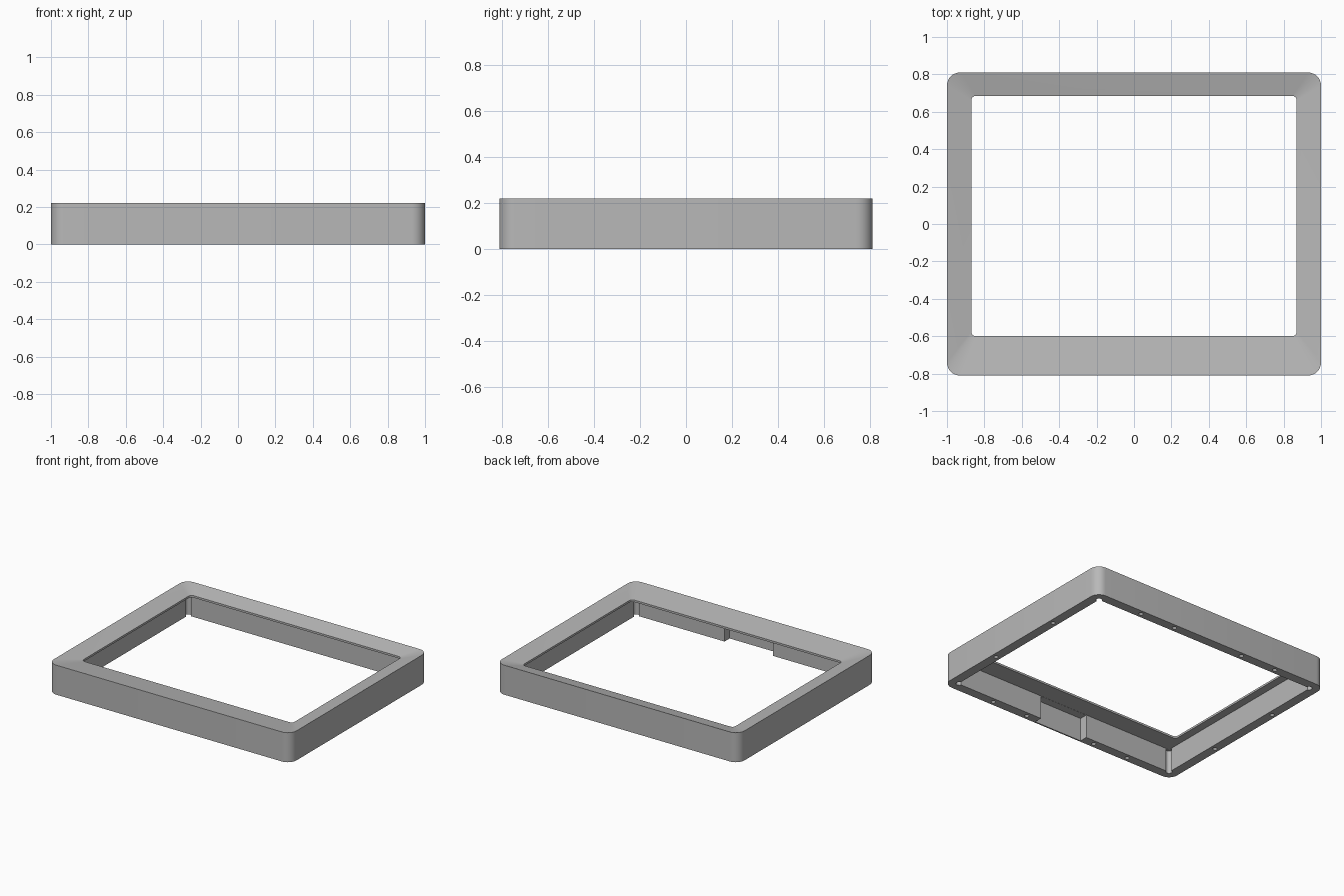
import bpy, bmesh, math
from mathutils import Matrix

cube = bpy.data.objects.get("Cube")
if cube:
    bpy.data.objects.remove(cube, do_unlink=True)

HX, HY, TOP = 1.0, 0.81, 0.22       # outer half sizes and height
CX, CY, CEIL = 0.93, 0.74, 0.175    # underside cavity
SEGS = 8

grey = bpy.data.materials.new("plain_grey")
grey.use_nodes = True
colour = (0.48, 0.48, 0.48, 1)
grey.diffuse_color = colour
grey.node_tree.nodes["Principled BSDF"].inputs["Base Color"].default_value = colour


def rounded_loop(bm, x, y0, y1, r, z):
    """Closed loop of vertices around a rounded rectangle."""
    corners = [(x, y1), (-x, y1), (-x, y0), (x, y0)]
    verts = []
    for i, (cx, cy) in enumerate(corners):
        ox = cx - math.copysign(r, cx)
        oy = cy - math.copysign(r, cy)
        for k in range(SEGS + 1):
            a = math.pi / 2 * (i + k / SEGS)
            verts.append(bm.verts.new((ox + r * math.cos(a), oy + r * math.sin(a), z)))
    return verts


def make_object(name, bm):
    bmesh.ops.recalc_face_normals(bm, faces=bm.faces)
    mesh = bpy.data.meshes.new(name)
    bm.to_mesh(mesh)
    bm.free()
    mesh.materials.append(grey)
    obj = bpy.data.objects.new(name, mesh)
    bpy.context.collection.objects.link(obj)
    return obj


# Frame: outer wall, top sloping inward, thin lip, hollow underside
bm = bmesh.new()
loops = [
    rounded_loop(bm, HX, -HY, HY, 0.07, 0),
    rounded_loop(bm, HX, -HY, HY, 0.07, TOP),
    rounded_loop(bm, 0.87, -0.6, 0.685, 0.025, 0.19),
    rounded_loop(bm, 0.87, -0.6, 0.685, 0.025, CEIL),
    rounded_loop(bm, CX, -CY, CY, 0.01, CEIL),
    rounded_loop(bm, CX, -CY, CY, 0.01, 0),
]
for a, b in zip(loops, loops[1:] + loops[:1]):
    n = len(a)
    for i in range(n):
        j = (i + 1) % n
        bm.faces.new((a[i], a[j], b[j], b[i]))
frame = make_object("bezel_frame", bm)

# Cutters: front notch, corner reliefs and screw holes
bm = bmesh.new()


def cut_cylinder(x, y, r, top):
    bmesh.ops.create_cone(bm, cap_ends=True, segments=16, radius1=r, radius2=r,
                          depth=top + 0.05,
                          matrix=Matrix.Translation((x, y, (top - 0.05) / 2)))


notch_top = CEIL - 0.001
bmesh.ops.create_cube(bm, size=1, matrix=Matrix.Translation((0, -0.75, (notch_top - 0.05) / 2))
                      @ Matrix.Diagonal((0.4, 0.1, notch_top + 0.05, 1)))
for s in (-1, 1):
    for t in (-1, 1):
        cut_cylinder(s * (CX - 0.004), t * (CY - 0.004), 0.022, notch_top)
        cut_cylinder(s * 0.966, t * 0.3, 0.015, 0.1)
        for x in (0.295, 0.59):
            cut_cylinder(s * x, t * 0.776, 0.015, 0.1)
cutter = make_object("underside_cutter", bm)
cutter.hide_render = True

bpy.ops.object.select_all(action='DESELECT')
bpy.context.view_layer.objects.active = frame
frame.select_set(True)
mod = frame.modifiers.new("underside_cuts", 'BOOLEAN')
mod.operation = 'DIFFERENCE'
mod.solver = 'EXACT'
mod.object = cutter
bpy.ops.object.modifier_apply(modifier=mod.name)
bpy.data.objects.remove(cutter, do_unlink=True)
bpy.ops.object.shade_smooth_by_angle(angle=math.radians(30))
